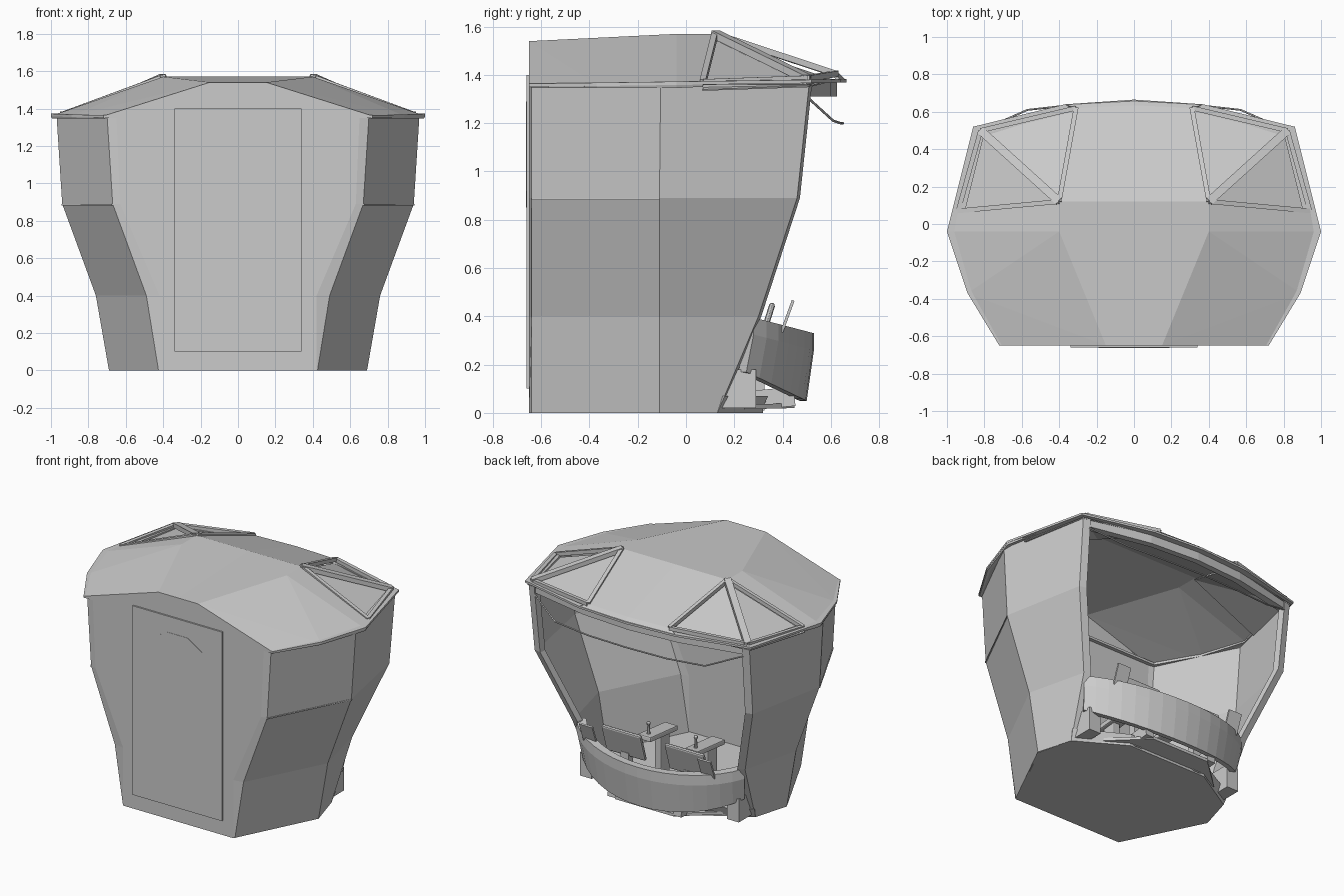
import bpy, bmesh, math
from mathutils import Vector as V, Matrix

if "Cube" in bpy.data.objects:
    bpy.data.objects.remove(bpy.data.objects["Cube"])

def finish(name, bm):
    me = bpy.data.meshes.new(name)
    bm.to_mesh(me)
    bm.free()
    ob = bpy.data.objects.new(name, me)
    bpy.context.collection.objects.link(ob)
    return ob

def flip(p):
    return (-p[0], p[1], p[2])

def sheet(name, faces, t=0.02):
    """Thin shell from right-half faces, mirrored and turned outward."""
    bm = bmesh.new()
    for f in faces:
        for pts in (f, [flip(p) for p in f]):
            bm.faces.new([bm.verts.new(p) for p in pts])
    bmesh.ops.remove_doubles(bm, verts=bm.verts, dist=1e-4)
    bm.normal_update()
    for f in bm.faces:
        if f.normal.dot(f.calc_center_median() - V((0, 0, 0.8))) < 0:
            f.normal_flip()
    ob = finish(name, bm)
    m = ob.modifiers.new('thickness', 'SOLIDIFY')
    m.thickness = t
    return ob

def sweep(name, sections, loop=False, mirror=False):
    """Skin closed cross-sections along a path."""
    bm = bmesh.new()
    sets = [sections] + ([[[flip(p) for p in s] for s in sections]] if mirror else [])
    for secs in sets:
        rings = [[bm.verts.new(p) for p in s] for s in secs]
        n = len(rings[0])
        for i in range(len(rings) if loop else len(rings) - 1):
            a, b = rings[i], rings[(i + 1) % len(rings)]
            for k in range(n):
                bm.faces.new((a[k], a[(k + 1) % n], b[(k + 1) % n], b[k]))
        if not loop:
            bm.faces.new(rings[0])
            bm.faces.new(rings[-1])
    bmesh.ops.recalc_face_normals(bm, faces=bm.faces)
    return finish(name, bm)

def boxes(name, items, bevel=0):
    """Mirrored boxes: (centre, size, tilt about x)."""
    bm = bmesh.new()
    for c, s, tilt in items:
        for sg in ((1, -1) if c[0] else (1,)):
            bmesh.ops.create_cube(bm, size=1, matrix=Matrix.Translation((c[0] * sg, c[1], c[2]))
                                  @ Matrix.Rotation(tilt, 4, 'X') @ Matrix.Diagonal((*s, 1)))
    ob = finish(name, bm)
    if bevel:
        m = ob.modifiers.new('bevel', 'BEVEL')
        m.width, m.segments = bevel, 2
    return ob

def bars(name, pairs, w, h):
    bm = bmesh.new()
    for a, b in pairs:
        for p, q in ((V(a), V(b)), (V(flip(a)), V(flip(b)))):
            rot = (q - p).to_track_quat('X', 'Z').to_matrix().to_4x4()
            bmesh.ops.create_cube(bm, size=1, matrix=Matrix.Translation((p + q) / 2) @ rot
                                  @ Matrix.Diagonal(((q - p).length, w, h, 1)))
    return finish(name, bm)

def prism(name, outline, vec):
    return sweep(name, [outline, [tuple(V(p) + V(vec)) for p in outline]])

def both(half):
    """Right half (ending near or on the centre) to full outline."""
    return half + [flip(p) for p in reversed(half) if abs(p[0]) > 1e-4]

# side and entry walls, four levels
levels = [
    [(0, -.65, 0), (.42, -.65, 0), (.425, -.64, 0), (.69, -.11, 0), (.62, .13, 0)],
    [(0, -.65, .4), (.42, -.65, .4), (.49, -.64, .4), (.76, -.11, .4), (.66, .30, .4)],
    [(0, -.65, .89), (.63, -.65, .89), (.67, -.64, .89), (.94, -.11, .89), (.83, .46, .89)],
    [(0, -.65, 1.36), (.65, -.65, 1.36), (.70, -.64, 1.36), (.97, -.105, 1.36), (.84, .51, 1.36)]]
sheet('cabin_walls', [[a[i], a[i + 1], b[i + 1], b[i]]
                      for a, b in zip(levels, levels[1:]) for i in range(4)])

# window corner posts
sweep('corner_posts', [[(x, y, z), (x - .05, y + .012, z), (x - .06, y - .03, z), (x, y - .05, z)]
                       for x, y, z in (l[-1] for l in levels)], mirror=True)

# seam strip on the side panels
sweep('side_seam', [[(x + o, y, z) for o, z in ((-.005, .882), (.006, .882), (.006, .89), (-.005, .89))]
                    for x, y in ((.67, -.64), (.937, -.11))], mirror=True)

# floor
floor = both([(.42, -.64, 0), (.68, -.11, 0), (.62, .13, 0), (.3, .32, 0)][::-1])
prism('floor', floor, (0, 0, .02))

# roof shell
A, B, C = (.15, -.65, 1.54), (.4, -.04, 1.57), (.4, .12, 1.57)
D, E, F, G = (.72, -.65, 1.36), (.89, -.37, 1.36), (1, -.04, 1.36), (.97, .07, 1.365)
H, I, J, K = (.86, .52, 1.38), (.37, .64, 1.38), (0, .66, 1.38), (.31, .62, 1.405)
A0, C0, K0 = (0, -.65, 1.54), (0, .12, 1.57), (0, .635, 1.405)
sheet('roof', [[A0, A, B, C, C0], [A, D, E], [A, E, B], [B, E, F], [B, F, G, C],
               [C0, C, K, K0], [K0, K, I, J], [(0, -.65, 1.355), (.7, -.65, 1.355), D, A, A0]], .015)

# skylight panes and frames
drop = lambda p: (p[0] * .985, p[1] * .985, p[2] - .025)
sheet('skylight_panes', [[drop(p) for p in f] for f in ([C, G, H], [C, H, K])], .006)
H2, G2 = (.82, .5, 1.385), (.94, .07, 1.37)
bars('skylight_struts', [(C, H2)], .045, .03)
bars('skylight_frame', [(C, G2), (C, K), (K, H2), (G2, H2)], .025, .025)

# roof rim
rim = both([(0, .665), (.37, .64), (.86, .52), (1, -.04), (.89, -.37), (.72, -.65)]
           and [(0, .665, 0), (.37, .64, 0), (.86, .52, 0), (1, -.04, 0), (.89, -.37, 0), (.72, -.65, 0)])[1:]
rim = [(0, .665, 0)] + rim
sweep('roof_rim', [[(x * k, y * k, 1.35 + .018 * (y + .65) / 1.3 + dz)
                    for k, dz in ((1, 0), (1, .014), (.93, .016), (.93, 0))] for x, y, _ in rim], loop=True)

# window header under the rim
head = both([(.84, .5, 0), (.36, .6, 0), (0, .625, 0)])
sweep('window_header', [[(x, y, 1.31), (x, y, 1.375), (x * .95, y - .05, 1.375), (x * .95, y - .04, 1.31)]
                        for x, y, _ in head])

# curved window sill band
secs = []
for i in range(17):
    t = math.radians(-62 + 124 * i / 16)
    s = math.sin(t) / math.sin(math.radians(62))
    u = (math.cos(t) - math.cos(math.radians(62))) / (1 - math.cos(math.radians(62)))
    y, z = .28 + .25 * u, .395 - .065 * u
    zb = .17 - .12 * u
    secs.append([(.64 * s, y, z), (.64 * s, y, z - .07), (.62 * s, y - .03, zb),
                 (.60 * s, y - .06, zb), (.60 * s, y - .05, z)])
sweep('window_sill', secs)

# lower edge, gussets and shelf below the sill
kerb = both([(.62, .13, 0), (.3, .31, 0)])
sweep('floor_kerb', [[(x, y, 0), (x * 1.02, y + .03, .07), (x, y, .07), (x * .97, y - .03, 0)] for x, y, _ in kerb])
boxes('sill_brackets', [((.56, .22, .1), (.09, .14, .16), 0), ((.25, .36, .06), (.06, .18, .08), .1)])
prism('footwell_shelf', both([(.45, .24, .015), (.22, .45, .02)]), (0, 0, .02))

# entry door with octagonal hatch
prism('door', both([(.34, -.65, .1), (.34, -.65, 1.4)]), (0, -.011, 0))
prism('door_window', both([(.08, -.655, .85), (.19, -.655, .92), (.19, -.655, 1.22), (.08, -.655, 1.29)]),
      (0, -.008, 0))

# curved rail in front of the window
cu = bpy.data.curves.new('window_rail', 'CURVE')
cu.dimensions, cu.bevel_depth, cu.bevel_resolution = '3D', .005, 1
pts = both([(.82, .5, 1.31), (.57, .61, 1.21), (.3, .64, 1.2), (0, .65, 1.2)])
sp = cu.splines.new('POLY')
sp.points.add(len(pts) - 1)
for p, q in zip(sp.points, pts):
    p.co = (*q, 1)
bpy.context.collection.objects.link(bpy.data.objects.new('window_rail', cu))

# instrument screens, side displays, armrest consoles
boxes('screens', [((.24, .33, .36), (.3, .025, .2), -.3)], .012)
boxes('screen_stands', [((.24, .30, .15), (.06, .05, .28), 0)])
boxes('side_displays', [((.45, .42, .4), (.1, .012, .14), -.35)])
boxes('armrest_consoles', [((.18, .05, .34), (.1, .3, .035), .1), ((.18, .0, .17), (.05, .1, .32), 0)], .008)

# joysticks
bm = bmesh.new()
for x in (-.18, .18):
    bmesh.ops.create_cone(bm, cap_ends=True, segments=8, radius1=.012, radius2=.007, depth=.07,
                          matrix=Matrix.Translation((x, .15, .4)))
    bmesh.ops.create_uvsphere(bm, u_segments=8, v_segments=6, radius=.014,
                              matrix=Matrix.Translation((x, .15, .44)))
finish('joysticks', bm)
